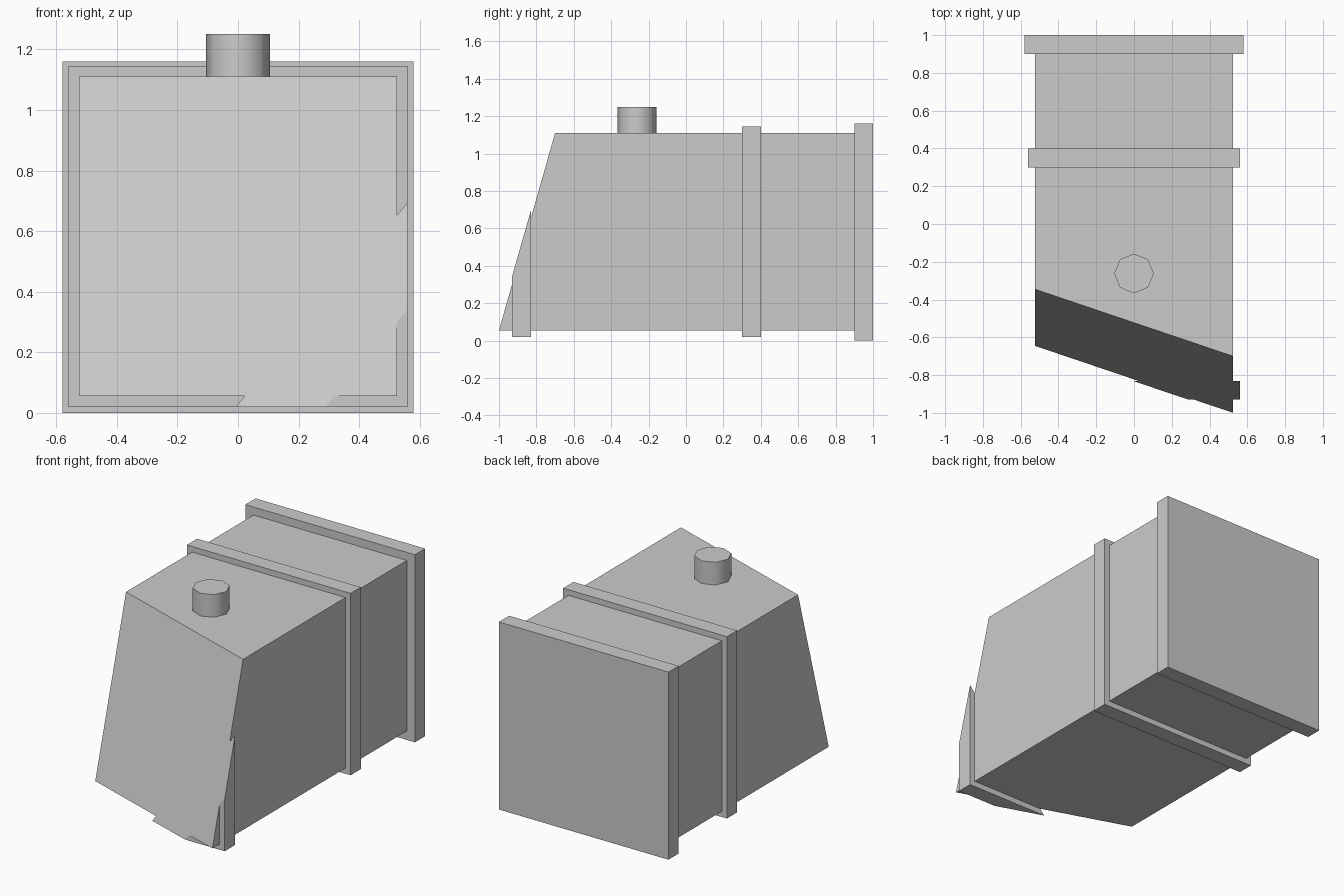
import bpy, bmesh, math
from mathutils import Vector

if "Cube" in bpy.data.objects:
    bpy.data.objects.remove(bpy.data.objects["Cube"])

grey = bpy.data.materials.new("plain_grey")
grey.diffuse_color = (0.6, 0.6, 0.6, 1)
grey.use_nodes = True
grey.node_tree.nodes["Principled BSDF"].inputs["Base Color"].default_value = grey.diffuse_color

# Slanted front plane: leans back towards the top and the left side
A = Vector((0.525, -1.0, 0.055))
B = Vector((-0.525, -0.645, 0.055))
C = Vector((0.525, -0.70, 1.11))
NORMAL = (B - A).cross(C - A).normalized()
if NORMAL.y > 0:
    NORMAL = -NORMAL


def box(name, half_x, y0, y1, z0, z1, cut=False):
    bm = bmesh.new()
    bmesh.ops.create_cube(bm, size=1)
    for v in bm.verts:
        v.co = Vector((v.co.x * 2 * half_x,
                       y0 + (v.co.y + 0.5) * (y1 - y0),
                       z0 + (v.co.z + 0.5) * (z1 - z0)))
    if cut:  # slice off everything in front of the slanted plane
        geom = bm.verts[:] + bm.edges[:] + bm.faces[:]
        res = bmesh.ops.bisect_plane(bm, geom=geom, plane_co=A, plane_no=NORMAL,
                                     clear_outer=True)
        edges = [e for e in res["geom_cut"] if isinstance(e, bmesh.types.BMEdge)]
        bmesh.ops.contextual_create(bm, geom=edges)
    bmesh.ops.recalc_face_normals(bm, faces=bm.faces[:])
    me = bpy.data.meshes.new(name)
    bm.to_mesh(me)
    bm.free()
    me.materials.append(grey)
    ob = bpy.data.objects.new(name, me)
    bpy.context.collection.objects.link(ob)
    return ob


# Main duct body and its raised bands
box("body", 0.525, -1.1, 0.95, 0.055, 1.11, cut=True)
box("front_band", 0.56, -0.93, -0.83, 0.02, 1.145, cut=True)
box("middle_band", 0.56, 0.30, 0.40, 0.02, 1.145)
box("rear_flange", 0.58, 0.90, 1.0, 0.0, 1.16)

# Eight-sided cap on top
bpy.ops.mesh.primitive_cylinder_add(vertices=8, radius=0.105, depth=0.15,
                                    location=(0, -0.262, 1.175))
cap = bpy.context.object
cap.name = "top_cap"
cap.data.materials.append(grey)
bpy.ops.object.shade_smooth_by_angle(angle=math.radians(50))
